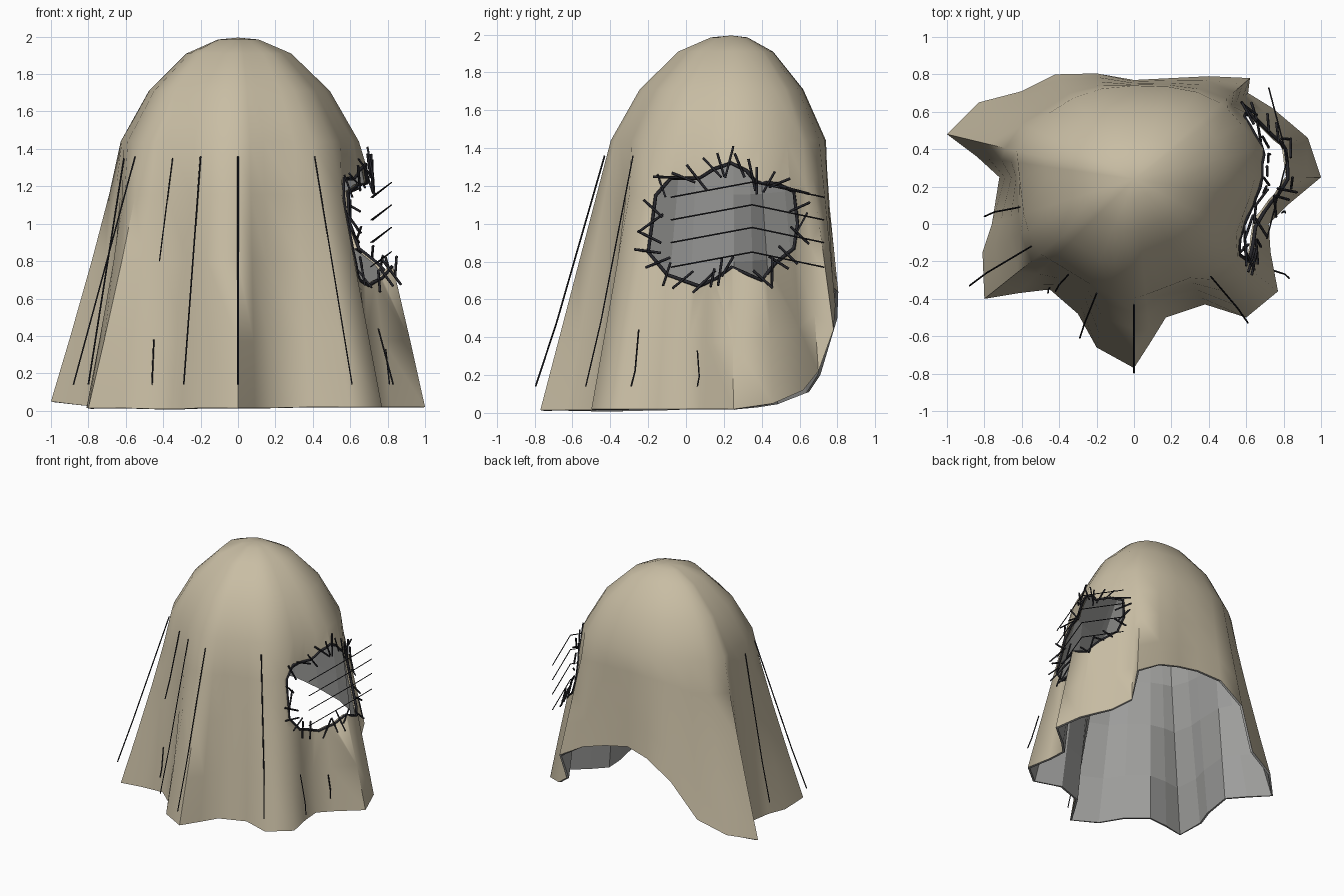
import bpy, bmesh, math, random
from mathutils import Vector, Matrix
from mathutils.bvhtree import BVHTree

if "Cube" in bpy.data.objects:
    bpy.data.objects.remove(bpy.data.objects["Cube"])
random.seed(4)


def mat(name, c):
    m = bpy.data.materials.new(name)
    m.diffuse_color = (*c, 1)
    m.use_nodes = True
    m.node_tree.nodes["Principled BSDF"].inputs["Base Color"].default_value = m.diffuse_color
    return m


TAN = mat("burlap", (0.58, 0.51, 0.37))
GREY = mat("lining", (0.34, 0.34, 0.33))
DARK = mat("dark_thread", (0.02, 0.02, 0.025))


def mesh_obj(name, bm, *mats):
    me = bpy.data.meshes.new(name)
    bm.to_mesh(me)
    ob = bpy.data.objects.new(name, me)
    bpy.context.collection.objects.link(ob)
    for m in mats:
        me.materials.append(m)
    return ob


def threads(name, paths, r, closed=False):
    """Thin bevelled strands along a list of paths."""
    cu = bpy.data.curves.new(name, 'CURVE')
    cu.dimensions = '3D'
    cu.bevel_depth = r
    cu.bevel_resolution = 0
    cu.use_fill_caps = True
    for p in paths:
        s = cu.splines.new('POLY')
        s.points.add(len(p) - 1)
        for q, v in zip(s.points, p):
            q.co = (*v, 1)
        s.use_cyclic_u = closed
    cu.materials.append(DARK)
    ob = bpy.data.objects.new(name, cu)
    bpy.context.collection.objects.link(ob)
    return ob


# Hem outline: folds of the cloth, raised at the back
HEM = [(0, -.77, .015), (.09, -.63, .015), (.17, -.5, .015), (.38, -.43, .02), (.6, -.5, .02),
       (.77, -.36, .02), (.73, -.15, .02), (.72, 0, .02), (.82, .1, .02), (1, .25, .02),
       (.93, .46, .05), (.74, .62, .12), (.61, .7, .22), (.62, .78, .44), (.4, .79, .57),
       (.2, .78, .63), (0, .77, .67), (-.2, .805, .64), (-.42, .80, .5), (-.6, .71, .2),
       (-.83, .65, .11), (-1, .48, .05), (-.84, .36, .03), (-.72, .25, .02), (-.76, .0, .02),
       (-.81, -.15, .015), (-.8, -.4, .015), (-.62, -.37, .015), (-.45, -.35, .01),
       (-.3, -.48, .01), (-.2, -.66, .015)]
DOME = [(1.985, .17), (1.91, .44), (1.71, .76), (1.44, 1)]
AX = Vector((0, .24, 0))
N = len(HEM)

# Draped cloth: dome rings that blend down into the folded hem
bm = bmesh.new()
rings = [[] for _ in range(8)]
for h in HEM:
    h = Vector(h)
    d = (h - AX).to_2d()
    a = math.atan2(d.y, d.x)
    # squarer cross-section at the back right, with a hint of the folds carried up
    ry = .5 if d.y > .1 else .61
    e = 1.95 if d.y <= .1 else 2.8 if d.x > 0 else 2.1
    rr = (abs(math.cos(a) / .62) ** e + abs(math.sin(a) / ry) ** e) ** (-1 / e)
    if d.y < .45:
        rr += .12 * (d.length - .78)
    top = AX + Vector((math.cos(a) * rr, math.sin(a) * rr, 0))
    for i, (z, f) in enumerate(DOME):
        p = AX.lerp(top, f)
        p.z = z
        rings[i].append(bm.verts.new(p))
    # left folds flare late, the right fold flares early
    flare = 1.13 if h.x < -.5 else .88 if h.x > .8 else 1
    for i, t in enumerate((.2, .45, .75, 1)):
        p = top.lerp(h, t ** flare)
        p.z = 1.44 + (h.z - 1.44) * t
        rings[4 + i].append(bm.verts.new(p))
apex = bm.verts.new((0, .24, 1.995))
for j in range(N):
    k = (j + 1) % N
    bm.faces.new((apex, rings[0][j], rings[0][k]))
    for a, b in zip(rings, rings[1:]):
        bm.faces.new((a[j], b[j], b[k], a[k]))
bmesh.ops.recalc_face_normals(bm, faces=bm.faces)
bm.normal_update()
if apex.normal.z < 0:
    bmesh.ops.reverse_faces(bm, faces=bm.faces)
tree = BVHTree.FromBMesh(bm)
cloth = mesh_obj("draped_cloth", bm, TAN, GREY)
bm.free()

# Ragged opening in the right side
HOLE = [(-.2, .85), (-.18, 1.0), (-.16, 1.15), (-.08, 1.24), (.07, 1.24), (.15, 1.29), (.24, 1.32),
        (.32, 1.28), (.37, 1.22), (.48, 1.21), (.57, 1.17), (.59, 1.0), (.57, .87), (.47, .79),
        (.4, .7), (.24, .77), (.16, .71), (.07, .67), (-.1, .73)]
cb = bmesh.new()
f = cb.faces.new([cb.verts.new((.25, y, z)) for y, z in HOLE])
ext = bmesh.ops.extrude_face_region(cb, geom=[f])
bmesh.ops.translate(cb, vec=(1.2, 0, 0), verts=[v for v in ext['geom'] if isinstance(v, bmesh.types.BMVert)])
bmesh.ops.recalc_face_normals(cb, faces=cb.faces)
cutter = mesh_obj("hole_cutter", cb, TAN)
cb.free()
cutter.hide_render = True

so = cloth.modifiers.new("thickness", 'SOLIDIFY')
so.thickness = .018
so.offset = -1
so.material_offset = 1
so.material_offset_rim = 1
bo = cloth.modifiers.new("hole", 'BOOLEAN')
bo.operation = 'DIFFERENCE'
bo.solver = 'EXACT'
bo.object = cutter
bpy.context.view_layer.objects.active = cloth
cloth.select_set(True)
for m in ("thickness", "hole"):
    bpy.ops.object.modifier_apply(modifier=m)
bpy.data.objects.remove(cutter)
bpy.ops.object.shade_smooth_by_angle(angle=math.radians(60))
for p in cloth.data.polygons:
    if p.material_index == 1:  # faceted lining
        p.use_smooth = False


def on_side(y, z):
    """Point and normal on the right side of the cloth."""
    p, n, _, _ = tree.ray_cast(Vector((3, y, z)), Vector((-1, 0, 0)))
    return p, n


# Dark rim round the opening
dense = []
for (y0, z0), (y1, z1) in zip(HOLE, HOLE[1:] + HOLE[:1]):
    dense += [(y0, z0), ((y0 + y1) / 2, (z0 + z1) / 2)]
threads("hole_rim", [[on_side(*p)[0] for p in dense]], .01, True)

# Slanted stitches across the rim
st = []
for i, p in enumerate(dense):
    if i % 5 == 4:
        continue
    c, n = on_side(*p)
    out = Vector((0, p[0] - .2, p[1] - .98))
    out = (out - n * out.dot(n)).normalized()
    out = Matrix.Rotation(random.uniform(-.9, .9), 3, n) @ out
    out = (out + n * random.uniform(-.1, .5)).normalized()
    half = random.uniform(.06, .09)
    c = c + n * .03
    st.append([c - out * half, c + out * half])
threads("rim_stitches", st, .007)

# Loose threads spanning the opening
threads("crossing_threads", [[(.71, -.08, z), (.82, .35, z + .08), (.72, .73, z)]
                             for z in (1.14, 1.02, .9, .77)], .004)

# Long dark seams down the folds: start, end
SEAMS = [((0, -.43, 1.36), (0, -.795, .14)), ((-.2, -.37, 1.36), (-.29, -.61, .14)),
         ((-.35, -.27, 1.35), (-.42, -.36, .8)), ((-.55, -.12, 1.36), (-.88, -.33, .14)),
         ((.41, -.28, 1.36), (.61, -.53, .14)), ((-.45, -.34, .38), (-.46, -.37, .14)),
         ((.75, -.25, .44), (.83, -.29, .14)), ((-.61, .09, 1.35), (-.8, .04, .14)),
         ((.79, .06, .33), (.81, .06, .14))]
paths = []
for a, b in SEAMS:
    a, b = Vector(a), Vector(b)
    m = a.lerp(b, .72)
    m.y += .01
    paths.append([a, m, b])
threads("fold_seams", paths, .0045)
